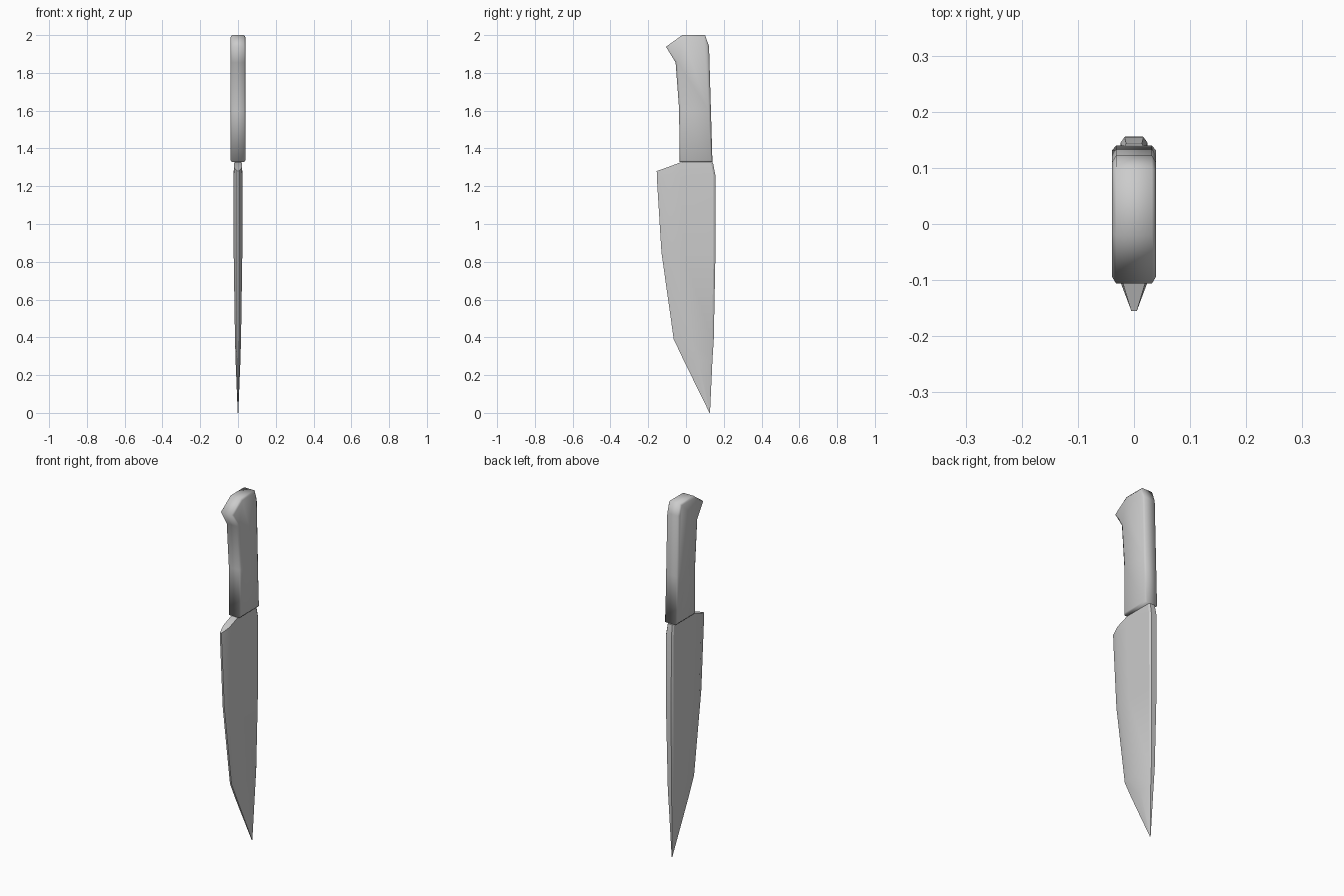
import bpy, bmesh, math

if "Cube" in bpy.data.objects:
    bpy.data.objects.remove(bpy.data.objects["Cube"])

def finish(bm, name, angle):
    bmesh.ops.remove_doubles(bm, verts=bm.verts[:], dist=0.00005)
    bmesh.ops.recalc_face_normals(bm, faces=bm.faces[:])
    me = bpy.data.meshes.new(name)
    bm.to_mesh(me)
    bm.free()
    ob = bpy.data.objects.new(name, me)
    bpy.context.collection.objects.link(ob)
    bpy.ops.object.select_all(action='DESELECT')
    ob.select_set(True)
    bpy.context.view_layer.objects.active = ob
    bpy.ops.object.shade_smooth_by_angle(angle=math.radians(angle))
    return ob

# Blade: lofted stations of (edge, bevel line, mid, spine y; z; half thickness)
stations = [
    (-.155, -.105, -.032, .143, 1.325, .020),
    (-.154, -.104, -.030, .155, 1.26, .024),
    (-.130, -.085, -.015, .156, .85, .023),
    (-.065, -.025, .030, .147, .39, .016),
    (-.013, .042, .065, .140, .28, .013),
    (.1245, .125, .1255, .127, .0, .0015),
]
bm = bmesh.new()
rings = []
for i, (edge, bevel, mid, spine, z, t) in enumerate(stations):
    lip = 0 if i == len(stations) - 1 else .010
    # the heel slopes down towards the cutting edge
    ze, zb = (1.28, 1.298) if i == 0 else (1.24, 1.25) if i == 1 else (z, z)
    half = [(edge, ze, min(.005, t)), (bevel, zb, t), (mid, z, t),
            (spine - lip, z, t), (spine, z, t * .7)]
    pts = [(x, y, h) for y, h, x in half] + [(-x, y, h) for y, h, x in reversed(half)]
    rings.append([bm.verts.new(p) for p in pts])
n = len(rings[0])
for a, b in zip(rings, rings[1:]):
    for k in range(n):
        bm.faces.new((a[k], a[(k + 1) % n], b[(k + 1) % n], b[k]))
for ring in (rings[0], rings[-1]):
    for k in range(n // 2 - 1):
        bm.faces.new((ring[k], ring[k + 1], ring[n - 2 - k], ring[n - 1 - k]))
finish(bm, "blade", 30)

# Handle: side outline extruded across x, with softened rims
outline = [(-.035, 1.328), (.140, 1.328), (.132, 1.6), (.122, 1.94), (.101, 2.0),
           (-.020, 2.0), (-.106, 1.938), (-.055, 1.855), (-.036, 1.6)]
bm = bmesh.new()
left, right = ([bm.verts.new((x, y, z)) for y, z in outline] for x in (-.032, .032))
sides = [bm.faces.new(left), bm.faces.new(right)]
for k in range(len(outline)):
    j = (k + 1) % len(outline)
    bm.faces.new((left[k], left[j], right[j], right[k]))
bmesh.ops.recalc_face_normals(bm, faces=bm.faces[:])
bmesh.ops.inset_individual(bm, faces=sides, thickness=.012, depth=.007)
finish(bm, "handle", 60)

# Tang: thin neck joining blade and handle
bpy.ops.mesh.primitive_cube_add(size=1, location=(0, .054, 1.33))
tang = bpy.context.object
tang.name = "tang"
tang.scale = (.032, .15, .03)
